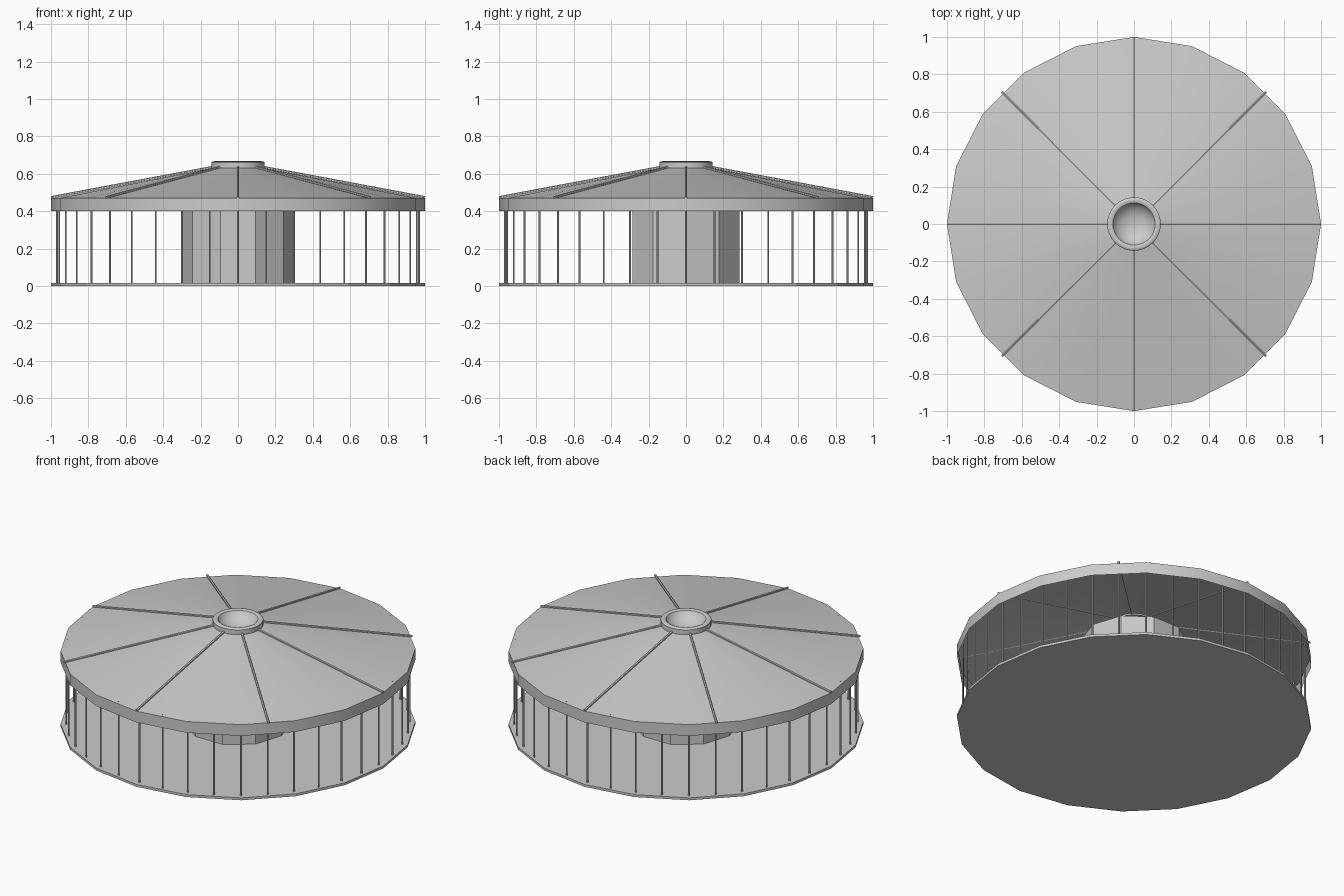
import bpy, math
from mathutils import Vector

if "Cube" in bpy.data.objects:
    bpy.data.objects.remove(bpy.data.objects["Cube"])

TAU = 2 * math.pi


def lathe(name, profile, sides, smooth=None):
    """Spin an (r, z) profile about z; points with r = 0 become poles."""
    verts, rings, faces = [], [], []
    for r, z in profile:
        n = 1 if r == 0 else sides
        rings.append([len(verts) + i for i in range(n)])
        verts += [(r * math.cos(TAU * i / sides), r * math.sin(TAU * i / sides), z) for i in range(n)]
    for a, b in zip(rings, rings[1:]):
        for i in range(sides):
            j = (i + 1) % sides
            quad = [a[i % len(a)], a[j % len(a)], b[j % len(b)], b[i % len(b)]]
            faces.append(list(dict.fromkeys(quad)))
    mesh = bpy.data.meshes.new(name)
    mesh.from_pydata(verts, [], faces)
    obj = bpy.data.objects.new(name, mesh)
    bpy.context.collection.objects.link(obj)
    if smooth:
        bpy.ops.object.select_all(action='DESELECT')
        obj.select_set(True)
        bpy.context.view_layer.objects.active = obj
        bpy.ops.object.shade_smooth_by_angle(angle=math.radians(smooth))
    return obj


def rod(name, a, b, radius, sides=6):
    """Thin straight rod between two points."""
    a, b = Vector(a), Vector(b)
    bpy.ops.mesh.primitive_cylinder_add(vertices=sides, radius=radius, depth=(b - a).length,
                                        location=(a + b) / 2)
    obj = bpy.context.object
    obj.name = name
    obj.rotation_euler = (b - a).to_track_quat('Z', 'Y').to_euler()
    return obj


def polar(r, angle, z):
    return (r * math.cos(angle), r * math.sin(angle), z)


# Floor disc and central ten-sided core
lathe("floor_disc", [(0, 0), (1, 0), (1, 0.015), (0, 0.015)], 20)
lathe("central_core", [(0, 0), (0.3, 0), (0.3, 0.53), (0, 0.53)], 10)

# Open conical roof with its vertical rim
lathe("roof", [(1, 0.40), (1, 0.47), (0.1, 0.638)], 20, smooth=30)

# Round cap on the roof with a hollow bowl
lathe("roof_cap", [(0.143, 0.62), (0.143, 0.66), (0.138, 0.665), (0.125, 0.667), (0.113, 0.662),
                   (0.107, 0.65), (0.09, 0.63), (0.06, 0.613), (0.03, 0.605), (0, 0.602)], 32, smooth=40)

# Radial roof ribs
for i in range(8):
    t = TAU * i / 8
    rod(f"roof_rib_{i + 1}", polar(0.12, t, 0.638), polar(0.998, t, 0.474), 0.007)

# Railing posts between floor and roof rim
for i in range(40):
    t = TAU * i / 40
    rod(f"post_{i + 1}", polar(0.968, t, 0.01), polar(0.968, t, 0.474), 0.005)
